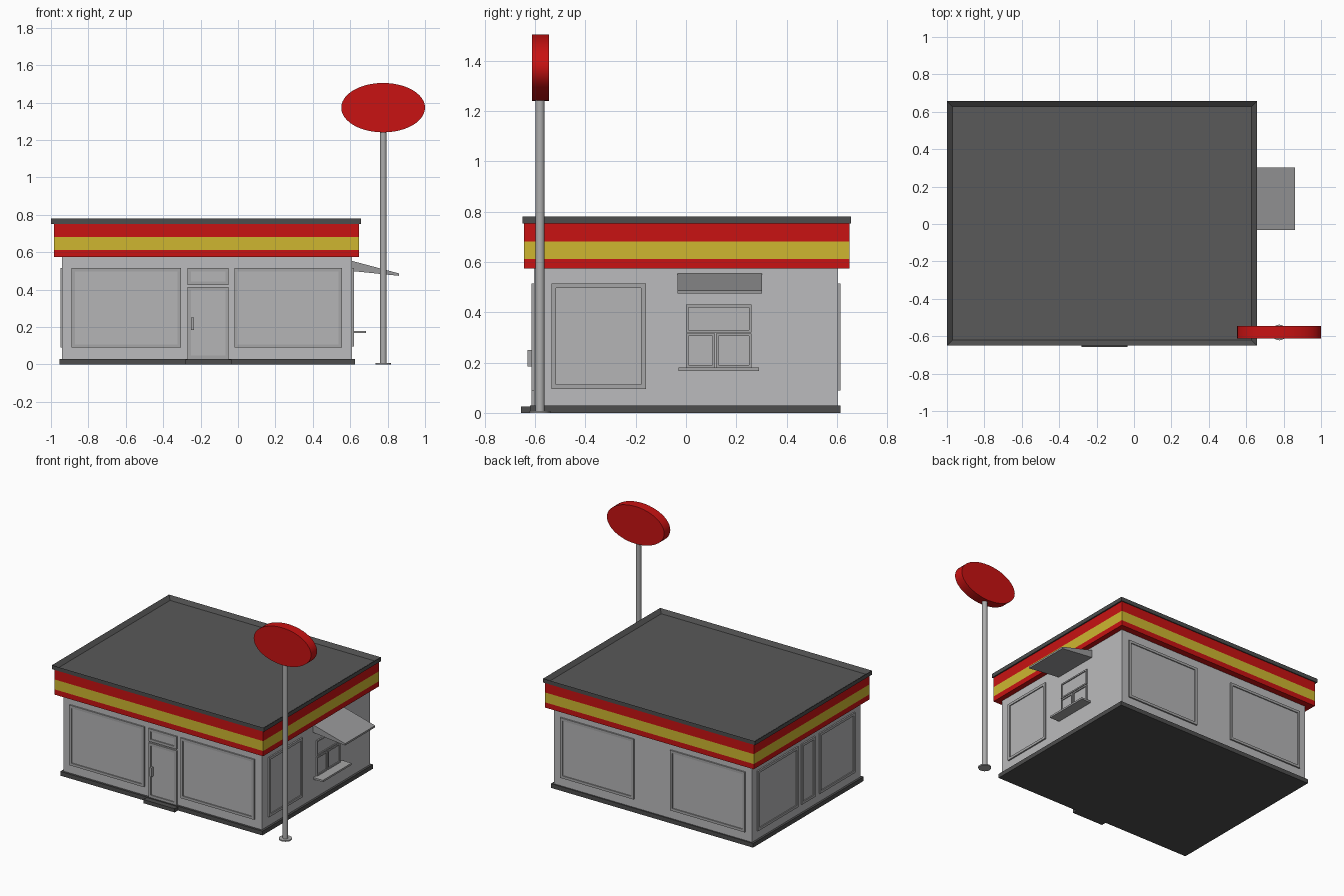
import bpy
import bmesh
from math import radians
from mathutils import Vector, Matrix

cube = bpy.data.objects.get("Cube")
if cube:
    bpy.data.objects.remove(cube, do_unlink=True)


def material(name, r, g, b):
    m = bpy.data.materials.new(name)
    m.use_nodes = True
    m.diffuse_color = (r, g, b, 1)
    m.node_tree.nodes["Principled BSDF"].inputs["Base Color"].default_value = (r, g, b, 1)
    return m


WALL = material("wall grey", 0.5, 0.5, 0.51)
GLASS = material("pane grey", 0.46, 0.46, 0.47)
TRIM = material("trim grey", 0.38, 0.38, 0.385)
AWNING = material("awning grey", 0.32, 0.32, 0.325)
POLE = material("pole grey", 0.42, 0.42, 0.42)
ROOF = material("roof grey", 0.1, 0.1, 0.1)
EDGE = material("edge grey", 0.075, 0.075, 0.075)
RED = material("red", 0.58, 0.006, 0.006)
YELLOW = material("yellow", 0.62, 0.47, 0.03)


def finish(name, bm, *mats):
    bmesh.ops.recalc_face_normals(bm, faces=bm.faces)
    mesh = bpy.data.meshes.new(name)
    bm.to_mesh(mesh)
    bm.free()
    for m in mats:
        mesh.materials.append(m)
    ob = bpy.data.objects.new(name, mesh)
    bpy.context.collection.objects.link(ob)
    return ob


def add_box(bm, lo, hi):
    lo, hi = Vector(lo), Vector(hi)
    size = Matrix.Diagonal((*(hi - lo), 1))
    bmesh.ops.create_cube(bm, size=1, matrix=Matrix.Translation((lo + hi) / 2) @ size)


def box(name, lo, hi, mat):
    bm = bmesh.new()
    add_box(bm, lo, hi)
    return finish(name, bm, mat)


def round_part(name, centre, rx, ry, depth, mat, sides=48, tilt=0):
    bm = bmesh.new()
    matrix = (Matrix.Translation(centre) @ Matrix.Rotation(radians(tilt), 4, "X")
              @ Matrix.Diagonal((rx, ry, depth, 1)))
    bmesh.ops.create_cone(bm, cap_ends=True, segments=sides, radius1=1, radius2=1,
                          depth=1, matrix=matrix)
    ob = finish(name, bm, mat)
    bpy.ops.object.select_all(action="DESELECT")
    ob.select_set(True)
    bpy.context.view_layer.objects.active = ob
    bpy.ops.object.shade_smooth_by_angle(angle=radians(40))
    return ob


# Wall planes: axis that faces outward, outward sign, position
X0, X1, Y0, Y1 = -0.94, 0.61, -0.605, 0.605
SIDES = {"front": (1, -1, Y0), "back": (1, 1, Y1), "right": (0, 1, X1), "left": (0, -1, X0)}


def on_wall(side, u0, u1, z0, z1, out, sunk=0.005):
    """Corners of a box lying on a wall and standing out from it."""
    axis, sign, pos = SIDES[side]
    d0, d1 = sorted((pos - sign * sunk, pos + sign * out))
    if axis == 1:
        return (u0, d0, z0), (u1, d1, z1)
    return (d0, u0, z0), (d1, u1, z1)


def window(name, side, u0, u1, z0, z1, rim=0.018, out=0.01):
    bm = bmesh.new()
    for bar in ((u0, u0 + rim, z0, z1), (u1 - rim, u1, z0, z1),
                (u0 + rim, u1 - rim, z0, z0 + rim), (u0 + rim, u1 - rim, z1 - rim, z1)):
        add_box(bm, *on_wall(side, *bar, out))
    finish(name + "_frame", bm, TRIM)
    box(name + "_pane", *on_wall(side, u0 + rim, u1 - rim, z0 + rim, z1 - rim, 0.003), GLASS)


# Building shell
box("plinth", (-0.955, -0.62, 0), (0.625, 0.615, 0.03), EDGE)
box("walls", (X0, Y0, 0.03), (X1, Y1, 0.58), WALL)

# Striped fascia
for name, z0, z1, mat in (("fascia_lower_red", 0.575, 0.612, RED),
                          ("fascia_yellow", 0.612, 0.682, YELLOW),
                          ("fascia_upper_red", 0.682, 0.755, RED)):
    box(name, (-0.985, -0.645, z0), (0.648, 0.65, z1), mat)

# Roof with a raised rim
bm = bmesh.new()
add_box(bm, (-1, -0.65, 0.752), (0.657, 0.657, 0.78))
for f in bm.faces:
    f.material_index = 1
top = max(bm.faces, key=lambda f: f.calc_center_median().z)
bmesh.ops.inset_individual(bm, faces=[top], thickness=0.042)
bmesh.ops.translate(bm, verts=list(top.verts), vec=(0, 0, -0.022))
top.material_index = 0
finish("roof", bm, ROOF, EDGE)

# Large windows
for side in ("front", "back"):
    window(side + "_window_a", side, -0.89, -0.305, 0.09, 0.515)
    window(side + "_window_b", side, -0.02, 0.555, 0.09, 0.515)
window("right_window", "right", -0.535, -0.16, 0.095, 0.515)
window("left_window_a", "left", 0.1, 0.55, 0.09, 0.515)
window("left_window_b", "left", -0.09, 0.06, 0.09, 0.515)
window("left_window_c", "left", -0.535, -0.14, 0.09, 0.515)

# Entrance
window("door", "front", -0.27, -0.05, 0.03, 0.415)
window("transom", "front", -0.27, -0.05, 0.425, 0.515)
box("door_handle", *on_wall("front", -0.25, -0.235, 0.185, 0.25, 0.025), TRIM)
box("doorstep", (-0.28, -0.657, 0), (-0.035, -0.6, 0.026), EDGE)

# Serving hatch
window("hatch_upper", "right", 0, 0.26, 0.32, 0.43, 0.01)
window("hatch_lower_a", "right", 0, 0.115, 0.18, 0.315, 0.01)
window("hatch_lower_b", "right", 0.12, 0.26, 0.18, 0.315, 0.01)
box("hatch_shelf", (0.605, -0.03, 0.167), (0.685, 0.29, 0.18), TRIM)

# Sloping awning
bm = bmesh.new()
profile = [(0.605, 0.555), (0.86, 0.487), (0.86, 0.474), (0.605, 0.5)]
end = bm.faces.new([bm.verts.new((x, -0.033, z)) for x, z in profile])
grown = bmesh.ops.extrude_face_region(bm, geom=[end])["geom"]
bmesh.ops.translate(bm, vec=(0, 0.336, 0),
                    verts=[v for v in grown if isinstance(v, bmesh.types.BMVert)])
finish("awning", bm, AWNING)

# Roadside sign
round_part("sign_foot", (0.777, -0.58, 0.004), 0.042, 0.042, 0.008, POLE, 20)
round_part("sign_pole", (0.777, -0.58, 0.63), 0.018, 0.018, 1.26, POLE, 16)
round_part("sign_disc", (0.776, -0.579, 1.373), 0.224, 0.132, 0.068, RED, 48, 90)
